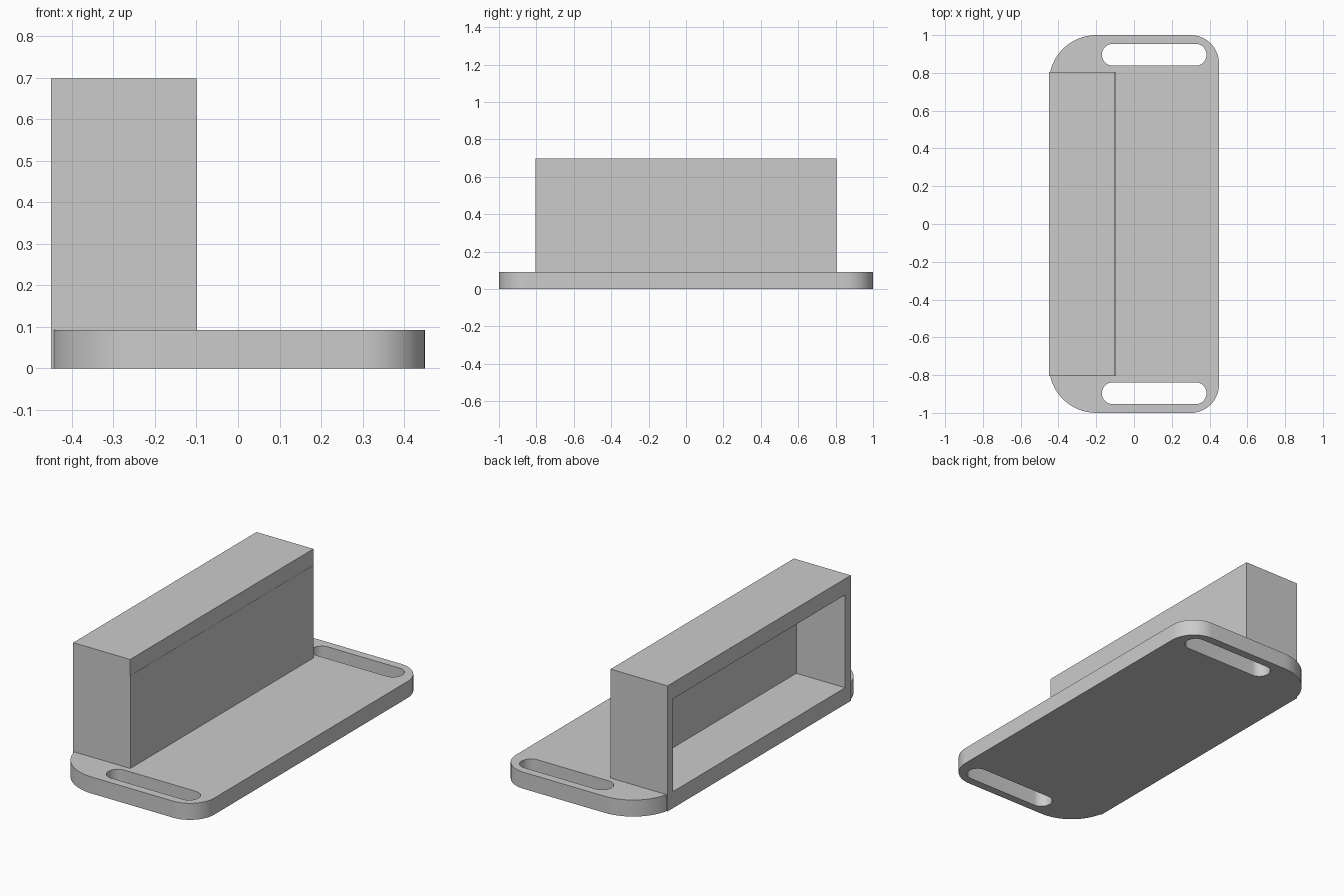
import bpy
import bmesh
from math import cos, sin, pi, radians
from mathutils import Matrix

cube = bpy.data.objects.get("Cube")
if cube:
    bpy.data.objects.remove(cube, do_unlink=True)

GREY = (0.6, 0.6, 0.6, 1)
grey = bpy.data.materials.new("plain grey")
grey.use_nodes = True
grey.diffuse_color = GREY
grey.node_tree.nodes["Principled BSDF"].inputs["Base Color"].default_value = GREY

PLATE_TOP = 0.092
BACK, FRONT = -0.45, -0.1     # depth range of the housing along x
HALF, TOP = 0.805, 0.698      # housing half length and height
WALL, ROOF = 0.05, 0.09


def rounded_outline(corners, steps=16):
    """Each corner is (centre x, centre y, radius, start angle)."""
    return [(cx + r * cos(a + pi / 2 * i / steps), cy + r * sin(a + pi / 2 * i / steps))
            for cx, cy, r, a in corners for i in range(steps + 1)]


def extruded(name, loops, depth, matrix=Matrix()):
    """Fill an outline with optional holes, then extrude it along local z."""
    bm = bmesh.new()
    edges = []
    for loop in loops:
        verts = [bm.verts.new((u, v, 0)) for u, v in loop]
        edges += [bm.edges.new((verts[i - 1], verts[i])) for i in range(len(verts))]
    bmesh.ops.remove_doubles(bm, verts=bm.verts[:], dist=1e-5)
    bmesh.ops.triangle_fill(bm, use_beauty=True, edges=bm.edges[:])
    grown = bmesh.ops.extrude_face_region(bm, geom=bm.faces[:])
    moved = [g for g in grown["geom"] if isinstance(g, bmesh.types.BMVert)]
    bmesh.ops.translate(bm, verts=moved, vec=(0, 0, depth))
    bmesh.ops.transform(bm, matrix=matrix, verts=bm.verts[:])
    bmesh.ops.recalc_face_normals(bm, faces=bm.faces[:])
    mesh = bpy.data.meshes.new(name)
    bm.to_mesh(mesh)
    bm.free()
    mesh.materials.append(grey)
    obj = bpy.data.objects.new(name, mesh)
    bpy.context.collection.objects.link(obj)
    return obj


# Base plate: wide corners at the housing side, tight ones opposite, two slots
outline = rounded_outline([(0.3, 0.85, 0.15, 0), (-0.2, 0.75, 0.25, pi / 2),
                           (-0.2, -0.75, 0.25, pi), (0.3, -0.85, 0.15, 1.5 * pi)])


def slot(y, r=0.058, left=-0.112, right=0.326):
    return rounded_outline([(right, y, r, 0), (left, y, r, pi / 2),
                            (left, y, r, pi), (right, y, r, 1.5 * pi)], 10)


plate = extruded("base_plate", [outline, slot(0.896), slot(-0.896)], PLATE_TOP)

# Housing: an arch-shaped profile in the yz plane, extruded along x
inner = HALF - WALL
arch = [(-HALF, 0), (-HALF, TOP), (HALF, TOP), (HALF, 0),
        (inner, 0), (inner, TOP - ROOF), (-inner, TOP - ROOF), (-inner, 0)]
to_yz = Matrix(((0, 0, 1, BACK), (1, 0, 0, 0), (0, 1, 0, 0), (0, 0, 0, 1)))
extruded("housing_frame", [arch], FRONT - BACK, to_yz)

# Closing panel on the plate side of the housing
panel = [(-HALF, PLATE_TOP), (HALF, PLATE_TOP), (HALF, TOP - ROOF), (-HALF, TOP - ROOF)]
to_panel = Matrix.Translation((FRONT - WALL - BACK, 0, 0)) @ to_yz
extruded("housing_panel", [panel], WALL + 0.001, to_panel)

# Smooth the rounded plate edges only
bpy.ops.object.select_all(action="DESELECT")
plate.select_set(True)
bpy.context.view_layer.objects.active = plate
bpy.ops.object.shade_smooth_by_angle(angle=radians(30))
